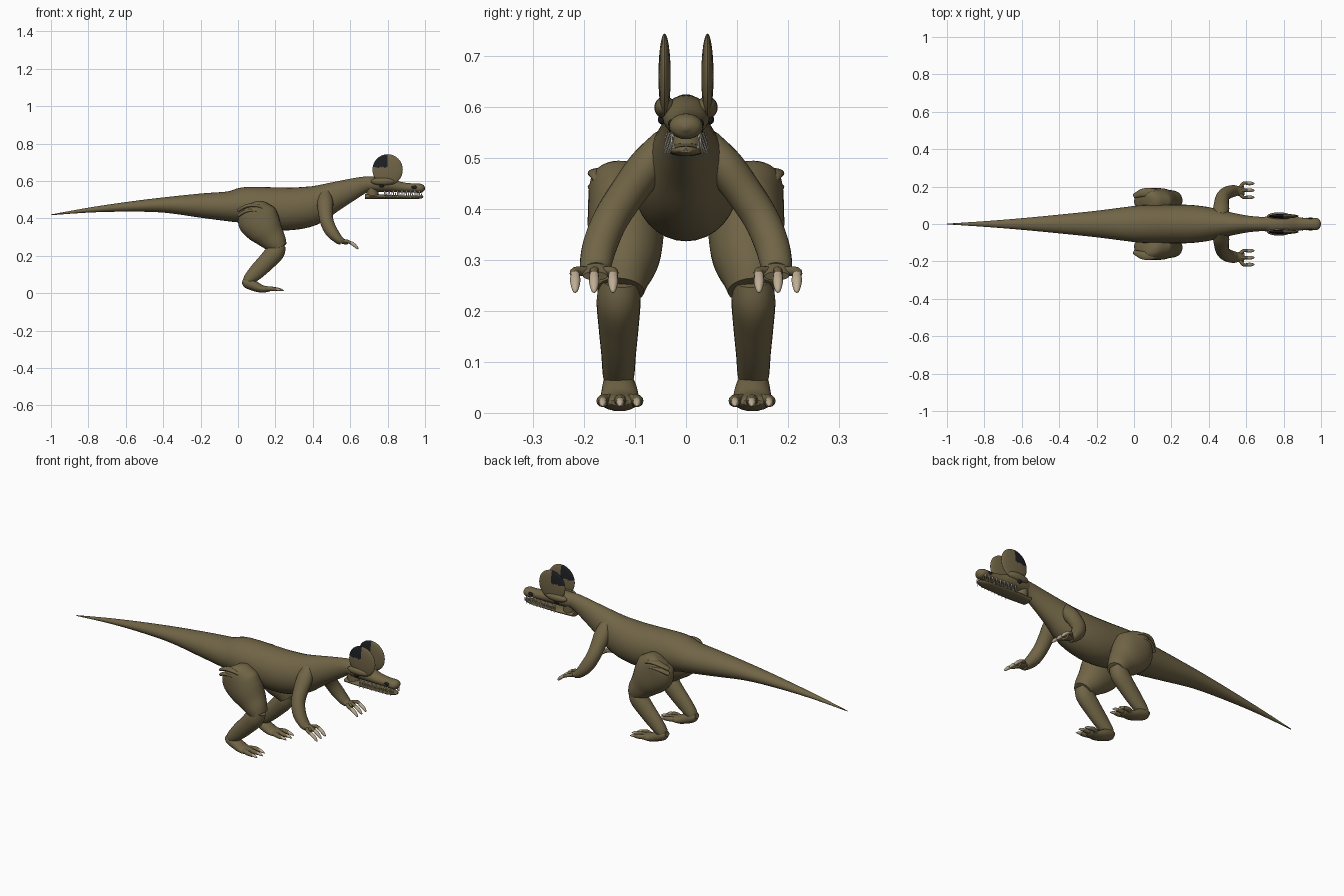
import bpy, bmesh, math
from mathutils import Vector, Matrix

cube = bpy.data.objects.get("Cube")
if cube:
    bpy.data.objects.remove(cube, do_unlink=True)


def material(name, color):
    mat = bpy.data.materials.new(name)
    mat.use_nodes = True
    mat.diffuse_color = (*color, 1)
    mat.node_tree.nodes["Principled BSDF"].inputs["Base Color"].default_value = (*color, 1)
    return mat


skin = material("olive skin", (0.165, 0.13, 0.062))
dark = material("dark marking", (0.012, 0.014, 0.017))
claw = material("tan claw", (0.52, 0.42, 0.3))
ivory = material("ivory tooth", (0.62, 0.57, 0.47))


def finish(name, bm, *mats):
    """Turn a bmesh into a smooth shaded object."""
    bmesh.ops.recalc_face_normals(bm, faces=bm.faces)
    mesh = bpy.data.meshes.new(name)
    bm.to_mesh(mesh)
    bm.free()
    ob = bpy.data.objects.new(name, mesh)
    bpy.context.collection.objects.link(ob)
    for mat in mats:
        mesh.materials.append(mat)
    bpy.ops.object.select_all(action="DESELECT")
    ob.select_set(True)
    bpy.context.view_layer.objects.active = ob
    bpy.ops.object.shade_smooth_by_angle(angle=math.radians(45))
    return ob


def spline(stations, steps):
    """Catmull-Rom interpolation through tuples of any length."""
    pts = [stations[0], *stations, stations[-1]]
    out = []
    for a, b, c, d in zip(pts, pts[1:], pts[2:], pts[3:]):
        for i in range(steps):
            t = i / steps
            out.append([q + t / 2 * (r - p + t * (2 * p - 5 * q + 4 * r - s + t * (3 * (q - r) + s - p)))
                        for p, q, r, s in zip(a, b, c, d)])
    return out + [list(stations[-1])]


def tube(name, stations, mat=skin, side=1, sides=20, steps=5):
    """Loft ellipses along stations of (x, y, z, half width, half depth)."""
    rows = spline(stations, steps)
    centres = [Vector((x, y * side, z)) for x, y, z, _, _ in rows]
    bm = bmesh.new()
    rings = []
    for i, row in enumerate(rows):
        along = (centres[min(i + 1, len(rows) - 1)] - centres[max(i - 1, 0)]).normalized()
        across = (Vector((0, 1, 0)) - along * along.y).normalized()
        depth = along.cross(across)
        w, h = max(row[3], 0.001), max(row[4], 0.001)
        ring = []
        for k in range(sides):
            a = math.tau * k / sides
            ring.append(bm.verts.new(centres[i] + across * w * math.cos(a) + depth * h * math.sin(a)))
        rings.append(ring)
    for lower, upper in zip(rings, rings[1:]):
        for k in range(sides):
            n = (k + 1) % sides
            bm.faces.new((lower[k], lower[n], upper[n], upper[k]))
    bm.faces.new(rings[0])
    bm.faces.new(rings[-1])
    return finish(name, bm, mat)


def ball(name, centre, size, *mats, rule=None):
    """Ellipsoid with its poles along y; the rule picks faces for the second colour."""
    bm = bmesh.new()
    bmesh.ops.create_uvsphere(bm, u_segments=32, v_segments=16, radius=1)
    bmesh.ops.rotate(bm, verts=bm.verts, matrix=Matrix.Rotation(math.pi / 2, 3, "X"))
    bmesh.ops.scale(bm, verts=bm.verts, vec=size)
    bmesh.ops.translate(bm, verts=bm.verts, vec=centre)
    if rule:
        for face in bm.faces:
            face.material_index = int(rule(face.calc_center_median()))
    return finish(name, bm, *mats)


# Tail, torso and neck from x, top, bottom and half width
outline = [(-1, .421, .417, .002), (-.8, .457, .431, .015), (-.6, .487, .436, .031),
           (-.4, .512, .431, .05), (-.2, .533, .404, .071), (-.05, .545, .384, .09),
           (.04, .568, .37, .1), (.2, .566, .34, .103), (.3, .565, .339, .102),
           (.4, .574, .365, .09), (.5, .592, .43, .066), (.6, .612, .492, .046),
           (.68, .624, .538, .038), (.74, .622, .55, .038)]
tube("body", [(x, 0, (t + b) / 2, w, (t - b) / 2) for x, t, b, w in outline], sides=32)

# Skull with snout, and the lower jaw
tube("skull", [(.68, 0, .582, .034, .036), (.73, 0, .583, .044, .04), (.8, 0, .579, .046, .038),
               (.87, 0, .567, .036, .028), (.93, 0, .563, .031, .024), (.97, 0, .561, .033, .025),
               (.99, 0, .559, .025, .019), (1, 0, .557, .004, .004)], sides=24)
tube("lower_jaw", [(.68, 0, .517, .034, .014), (.78, 0, .515, .039, .012), (.88, 0, .513, .034, .01),
                   (.95, 0, .513, .03, .01), (.985, 0, .515, .015, .007), (.99, 0, .515, .003, .002)])
tube("jaw_hinge", [(.715, 0, .575, .034, .03), (.72, 0, .52, .033, .034)], steps=2)


def crest_marking(p):
    return p.x < .802 and p.z > .672


for side, label in ((1, "left"), (-1, "right")):
    # Head crest, brow, eye and nostril
    ball(label + "_crest", (.8, side * .042, .66), (.081, .012, .083), skin, dark, rule=crest_marking)
    ball(label + "_brow", (.775, side * .041, .598), (.065, .021, .022), skin)
    ball(label + "_eye", (.768, side * .047, .575), (.013, .008, .01), dark)
    ball(label + "_nostril", (.943, side * .029, .566), (.016, .006, .009), dark)

    # Upper and lower teeth
    for i in range(9):
        x = .785 + i * .023
        y = .041 - i * .0014
        tube(f"{label}_upper_tooth_{i}", [(x, y - .005, .549, .004, .005), (x, y + .002, .508, .001, .001)],
             ivory, side, sides=8, steps=2)
        tube(f"{label}_lower_tooth_{i}", [(x + .011, y - .006, .518, .003, .004),
                                         (x + .011, y - .003, .54, .001, .001)],
             ivory, side, sides=8, steps=2)

    # Arm and palm
    tube(label + "_arm", [(.465, .04, .535, .025, .03), (.466, .075, .485, .037, .043),
                          (.468, .115, .43, .036, .039), (.476, .147, .38, .035, .036),
                          (.5, .168, .33, .034, .034), (.535, .177, .29, .031, .025),
                          (.555, .177, .277, .025, .02)], side=side)
    tube(label + "_palm", [(.54, .177, .287, .022, .016), (.565, .177, .276, .028, .014),
                           (.588, .178, .268, .024, .009)], side=side)
    # Fingers with claws
    for i, y in enumerate((.143, .18, .217)):
        tube(f"{label}_finger_{i}", [(.56, .167 + i * .01, .277, .009, .01), (.585, y, .277, .009, .009),
                                    (.61, y, .265, .008, .008)], side=side, sides=12)
        tube(f"{label}_finger_claw_{i}", [(.602, y, .271, .009, .009), (.622, y, .257, .01, .009),
                                         (.638, y, .241, .006, .006), (.642, y, .235, .001, .001)],
             claw, side, sides=12)

    # Thigh with skin folds
    tube(label + "_thigh", [(.065, .12, .472, .035, .03), (.075, .122, .455, .064, .075),
                            (.1, .122, .405, .07, .108), (.135, .118, .355, .074, .101),
                            (.17, .118, .31, .068, .08), (.202, .125, .27, .056, .061),
                            (.222, .128, .24, .046, .044)], side=side, sides=28)
    for i in range(2):
        z = .467 - i * .027
        tube(f"{label}_hip_fold_{i}", [(.0, .15, z - .025, .012, .008), (.05, .168, z, .022, .01),
                                      (.11, .166, z - .002, .022, .01), (.16, .15, z - .035, .01, .006)],
             side=side)

    # Shin and foot
    tube(label + "_shin", [(.225, .13, .262, .037, .034), (.2, .132, .22, .043, .05),
                           (.15, .132, .165, .039, .047), (.1, .132, .115, .034, .042),
                           (.06, .132, .075, .031, .032), (.045, .132, .055, .026, .022)], side=side)
    tube(label + "_foot", [(.024, .132, .066, .018, .012), (.045, .132, .058, .03, .028),
                           (.085, .13, .04, .036, .028), (.125, .13, .024, .038, .021),
                           (.165, .13, .021, .034, .013), (.18, .13, .02, .02, .006)], side=side)
    # Toes with claws
    for i, y in enumerate((.096, .129, .163)):
        reach = .012 if i == 1 else 0
        tube(f"{label}_toe_{i}", [(.13, .115 + i * .015, .024, .012, .014), (.175, y, .024, .012, .012),
                                 (.205 + reach, y, .02, .009, .009)], side=side, sides=12)
        tube(f"{label}_toe_claw_{i}", [(.198 + reach, y, .023, .008, .008), (.217 + reach, y, .019, .007, .007),
                                      (.234 + reach, y, .013, .001, .001)], claw, side, sides=10)
